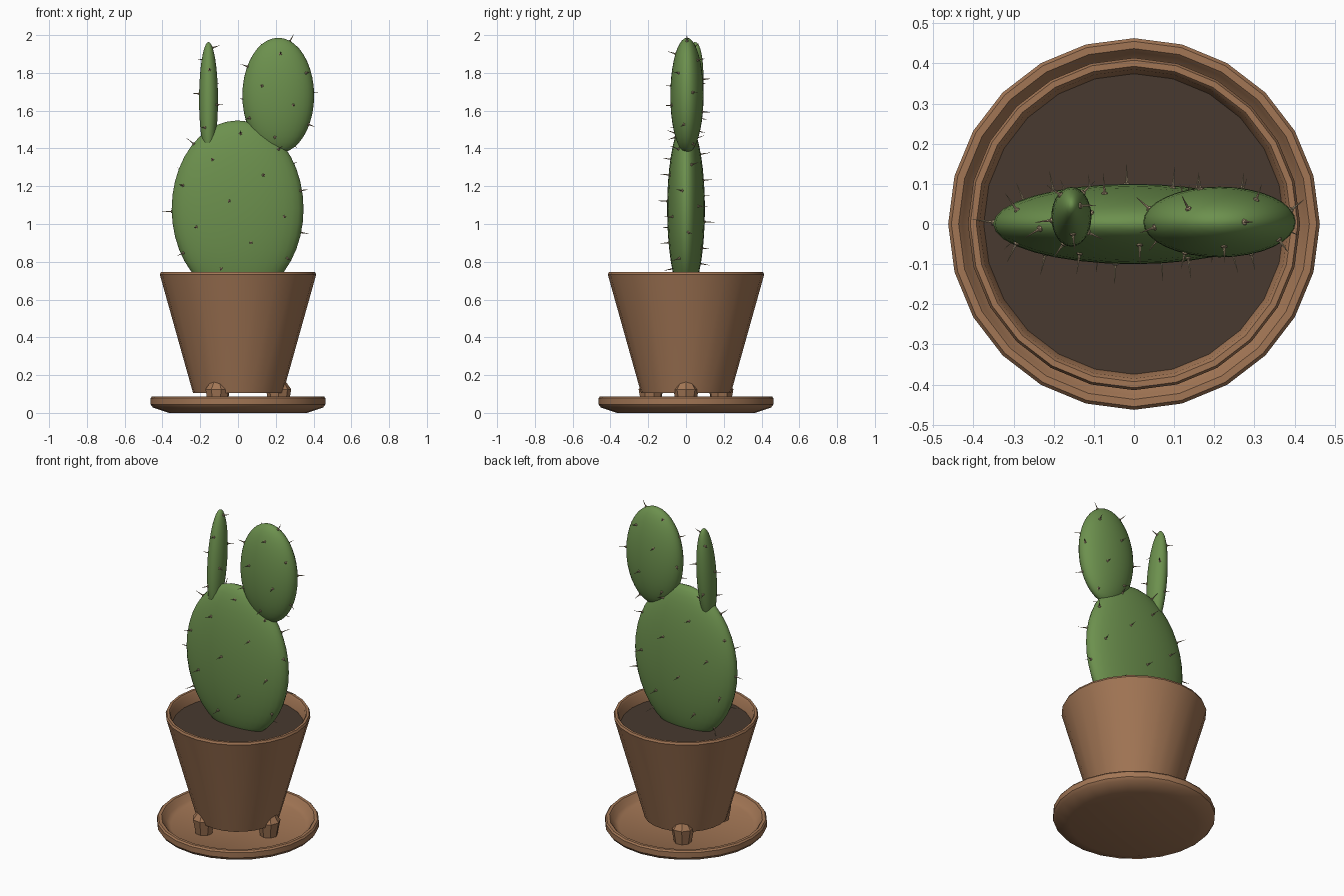
import bpy, bmesh, math
from mathutils import Vector, Matrix

if "Cube" in bpy.data.objects:
    bpy.data.objects.remove(bpy.data.objects["Cube"])

GOLDEN = math.pi * (3 - math.sqrt(5))
SOIL_Z = 0.675


def material(name, rgb):
    m = bpy.data.materials.new(name)
    m.diffuse_color = (*rgb, 1)
    m.use_nodes = True
    m.node_tree.nodes["Principled BSDF"].inputs["Base Color"].default_value = m.diffuse_color
    return m


clay = material("clay", (0.36, 0.18, 0.09))
earth = material("earth", (0.065, 0.042, 0.029))
green = material("green", (0.15, 0.28, 0.075))
straw = material("straw", (0.40, 0.31, 0.19))


def finish(name, bm, mat, angle=35):
    bmesh.ops.recalc_face_normals(bm, faces=bm.faces)
    me = bpy.data.meshes.new(name)
    bm.to_mesh(me)
    bm.free()
    me.materials.append(mat)
    ob = bpy.data.objects.new(name, me)
    bpy.context.collection.objects.link(ob)
    bpy.ops.object.select_all(action='DESELECT')
    ob.select_set(True)
    bpy.context.view_layer.objects.active = ob
    bpy.ops.object.shade_smooth_by_angle(angle=math.radians(angle))
    return ob


def lathe(name, profile, mat, sides=24, at=(0, 0), turn=0, angle=35):
    """Revolve (radius, height) points; ends on the axis become poles."""
    bm = bmesh.new()
    vs = [bm.verts.new((r, 0, z)) for r, z in profile]
    es = [bm.edges.new(p) for p in zip(vs, vs[1:])]
    bmesh.ops.spin(bm, geom=vs + es, cent=(0, 0, 0), axis=(0, 0, 1),
                   angle=math.tau, steps=sides, use_merge=True)
    bmesh.ops.remove_doubles(bm, verts=bm.verts, dist=1e-5)
    bmesh.ops.transform(bm, verts=bm.verts,
                        matrix=Matrix.Translation((*at, 0)) @ Matrix.Rotation(turn, 4, 'Z'))
    return finish(name, bm, mat, angle)


def pad(name, centre, radii, spines, length, tilt=0):
    """Flattened ellipsoid with spines spread evenly in a golden spiral."""
    place = Matrix.Translation(centre) @ Matrix.Rotation(tilt, 4, 'X')
    bm = bmesh.new()
    bmesh.ops.create_uvsphere(bm, u_segments=32, v_segments=20, radius=1,
                              matrix=place @ Matrix.Diagonal((*radii, 1)))
    finish(name, bm, green, 60)
    bm = bmesh.new()
    for i in range(spines):
        w = 1 - 2 * (i + 0.5) / spines
        r = math.sqrt(1 - w * w)
        u = Vector((r * math.cos(i * GOLDEN), r * math.sin(i * GOLDEN), w))
        p = place @ Vector([a * b for a, b in zip(u, radii)])
        n = (place.to_3x3() @ Vector([a / b for a, b in zip(u, radii)])).normalized()
        if p.z < SOIL_Z + 0.02:
            continue
        base = Matrix.Translation(p) @ n.to_track_quat('Z', 'Y').to_matrix().to_4x4()
        # areole bump and thorn
        bmesh.ops.create_icosphere(bm, subdivisions=1, radius=0.009,
                                   matrix=base @ Matrix.Diagonal((1, 1, 0.7, 1)))
        bmesh.ops.create_cone(bm, cap_ends=True, segments=6, radius1=0.004, radius2=0.0005,
                              depth=length, matrix=base @ Matrix.Translation((0, 0, length / 2)))
    finish(name + "_spines", bm, straw)


# saucer
lathe("saucer", [(0, 0), (0.365, 0), (0.45, 0.028), (0.463, 0.045), (0.463, 0.078), (0.455, 0.088),
                 (0.437, 0.088), (0.428, 0.078), (0.41, 0.05), (0.385, 0.036), (0, 0.033)], clay)

# pot with rounded rim
lathe("pot", [(0, 0.105), (0.238, 0.105), (0.409, 0.715), (0.414, 0.732), (0.408, 0.745),
              (0.393, 0.745), (0.385, 0.735), (0.37, 0.65), (0, 0.64)], clay)

# soil
lathe("soil", [(0, 0.65), (0.37, 0.65), (0.378, SOIL_Z), (0, SOIL_Z)], earth)

# three stubby feet
for k in range(3):
    a = k * math.tau / 3
    lathe(f"foot_{k + 1}", [(0, 0.033), (0.05, 0.033), (0.067, 0.125), (0.036, 0.168), (0, 0.183)],
          clay, sides=8, at=(0.215 * math.cos(a), 0.215 * math.sin(a)), turn=a, angle=30)

# cactus pads
pad("main_pad", (-0.002, 0, 1.08), (0.349, 0.1, 0.468), 34, 0.052)
pad("right_pad", (0.213, 0.005, 1.68), (0.19, 0.088, 0.306), 18, 0.042)
pad("left_pad", (-0.156, 0.018, 1.658), (0.05, 0.068, 0.307), 10, 0.042, tilt=-0.1)
